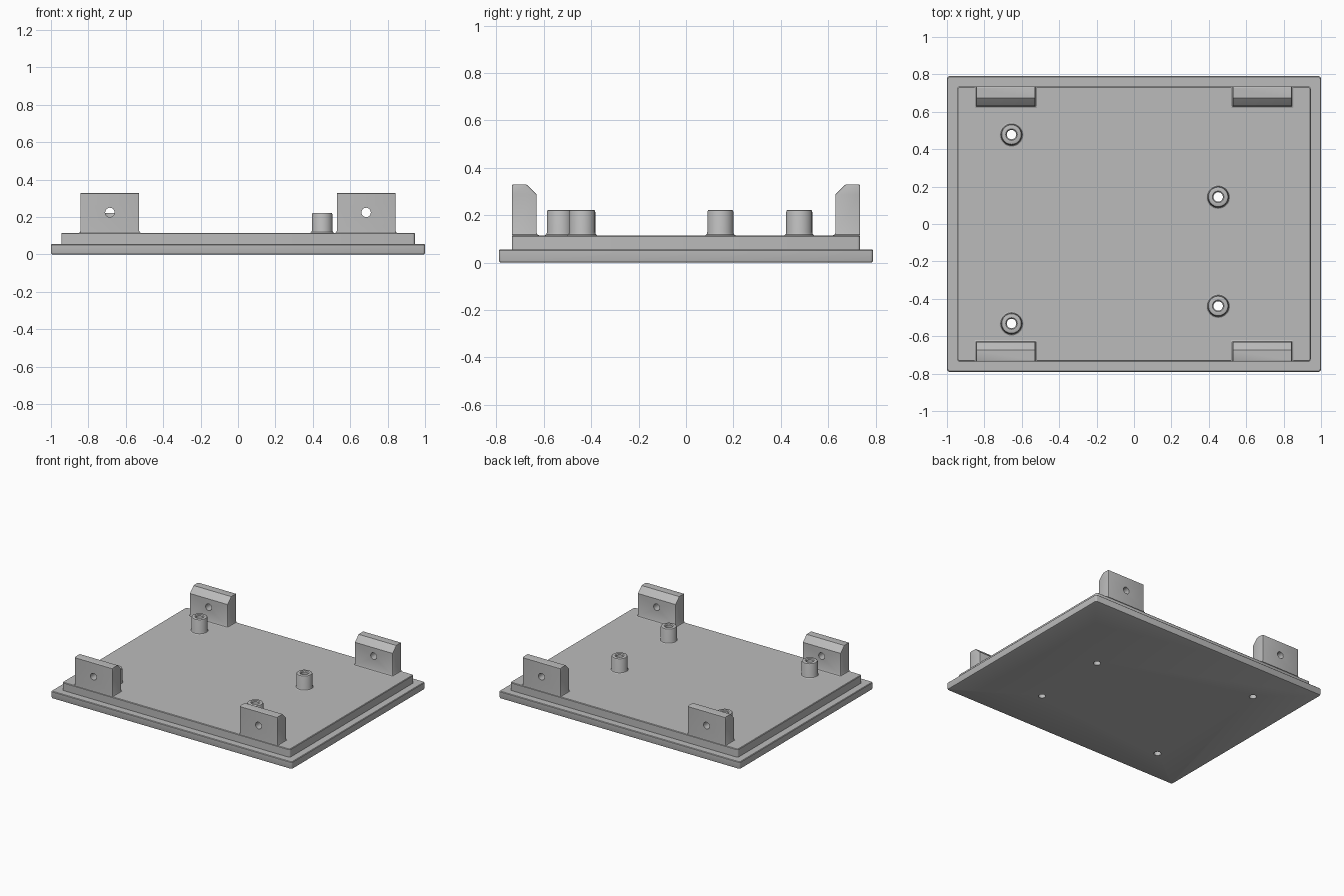
import bpy
import bmesh
import math

cube = bpy.data.objects.get("Cube")
if cube:
    bpy.data.objects.remove(cube, do_unlink=True)

grey = bpy.data.materials.new("plain grey")
grey.use_nodes = True
grey.diffuse_color = (0.5, 0.5, 0.5, 1)
grey.node_tree.nodes["Principled BSDF"].inputs["Base Color"].default_value = (0.5, 0.5, 0.5, 1)


def rounded_rect(x0, x1, y0, y1, z, r, steps=3):
    points = []
    corners = ((x1 - r, y1 - r), (x0 + r, y1 - r), (x0 + r, y0 + r), (x1 - r, y0 + r))
    for i, (cx, cy) in enumerate(corners):
        for k in range(steps + 1):
            a = (i + k / steps) * math.pi / 2
            points.append((cx + r * math.cos(a), cy + r * math.sin(a), z))
    return points


def circle(x, y, z, r, sides=32):
    angles = [math.tau * i / sides for i in range(sides)]
    return [(x + r * math.cos(a), y + r * math.sin(a), z) for a in angles]


def loft(name, rings, closed=False):
    """Skin rings of equal size; cap the ends, or join last to first."""
    bm = bmesh.new()
    loops = [[bm.verts.new(p) for p in ring] for ring in rings]
    pairs = list(zip(loops, loops[1:]))
    if closed:
        pairs.append((loops[-1], loops[0]))
    else:
        bm.faces.new(loops[0])
        bm.faces.new(loops[-1])
    n = len(loops[0])
    for low, high in pairs:
        for i in range(n):
            j = (i + 1) % n
            bm.faces.new((low[i], low[j], high[j], high[i]))
    bmesh.ops.recalc_face_normals(bm, faces=bm.faces)
    mesh = bpy.data.meshes.new(name)
    bm.to_mesh(mesh)
    bm.free()
    mesh.materials.append(grey)
    obj = bpy.data.objects.new(name, mesh)
    bpy.context.collection.objects.link(obj)
    return obj


def cut(obj, cutter):
    mod = obj.modifiers.new("hole", "BOOLEAN")
    mod.operation, mod.solver, mod.object = "DIFFERENCE", "EXACT", cutter
    bpy.context.view_layer.objects.active = obj
    bpy.ops.object.modifier_apply(modifier=mod.name)
    bpy.data.objects.remove(cutter, do_unlink=True)


def smooth(obj):
    bpy.ops.object.select_all(action="DESELECT")
    obj.select_set(True)
    bpy.context.view_layer.objects.active = obj
    bpy.ops.object.shade_smooth_by_angle(angle=math.radians(32))


HOLE = 0.025
DECK = 0.115
POSTS = ((-0.655, 0.478), (-0.655, -0.532), (0.45, 0.145), (0.45, -0.438))


def plate(name, hx, hy, profile):
    return loft(name, [rounded_rect(-hx + d, hx - d, -hy + d, hy - d, z, 0.012)
                       for d, z in profile])


# Stepped base: wide flange below, raised deck above
flange = plate("base_flange", 1.0, 0.79, ((0.008, 0), (0.002, 0.003), (0, 0.01), (0, 0.051), (0.004, 0.055)))
deck = plate("raised_deck", 0.945, 0.735, ((0, 0.055), (0, 0.111), (0.004, DECK)))
for part in (flange, deck):
    for x, y in POSTS:
        cut(part, loft("hole_cutter", [circle(x, y, -0.1, HOLE), circle(x, y, 0.3, HOLE)]))
    smooth(part)

# Hollow standoffs with a small fillet at the foot and a rounded rim
SECTION = ((HOLE, DECK), (0.064, DECK), (0.058, 0.119), (0.055, 0.127), (0.055, 0.214),
           (0.052, 0.221), (0.047, 0.223), (0.031, 0.223), (HOLE, 0.217))
for n, (x, y) in enumerate(POSTS, 1):
    smooth(loft(f"standoff_{n}", [circle(x, y, z, r) for r, z in SECTION], closed=True))

# Upright tabs: (side flare, inner edge, outer edge, height)
TAB = ((0.01, 0.62, 0.735, DECK), (0.003, 0.627, 0.735, 0.118), (0, 0.63, 0.735, 0.126),
       (0, 0.63, 0.735, 0.287), (0, 0.67, 0.735, 0.327), (0, 0.674, 0.729, 0.33))
for side, sx in (("left", 1), ("right", -1)):
    for end, sy in (("front", -1), ("back", 1)):
        cx = sx * 0.685
        rings = []
        for flare, inner, outer, z in TAB:
            y0, y1 = sorted((sy * inner, sy * outer))
            half = 0.157 + flare
            rings.append(rounded_rect(cx - half, cx + half, y0, y1, z, 0.005))
        tab = loft(f"{end}_{side}_tab", rings)
        # Screw hole through the tab, front to back
        bore = [[(px, sy * d, pz) for px, pz, _ in circle(cx, 0.225, 0, HOLE)] for d in (0.58, 0.8)]
        cut(tab, loft("hole_cutter", bore))
        smooth(tab)
